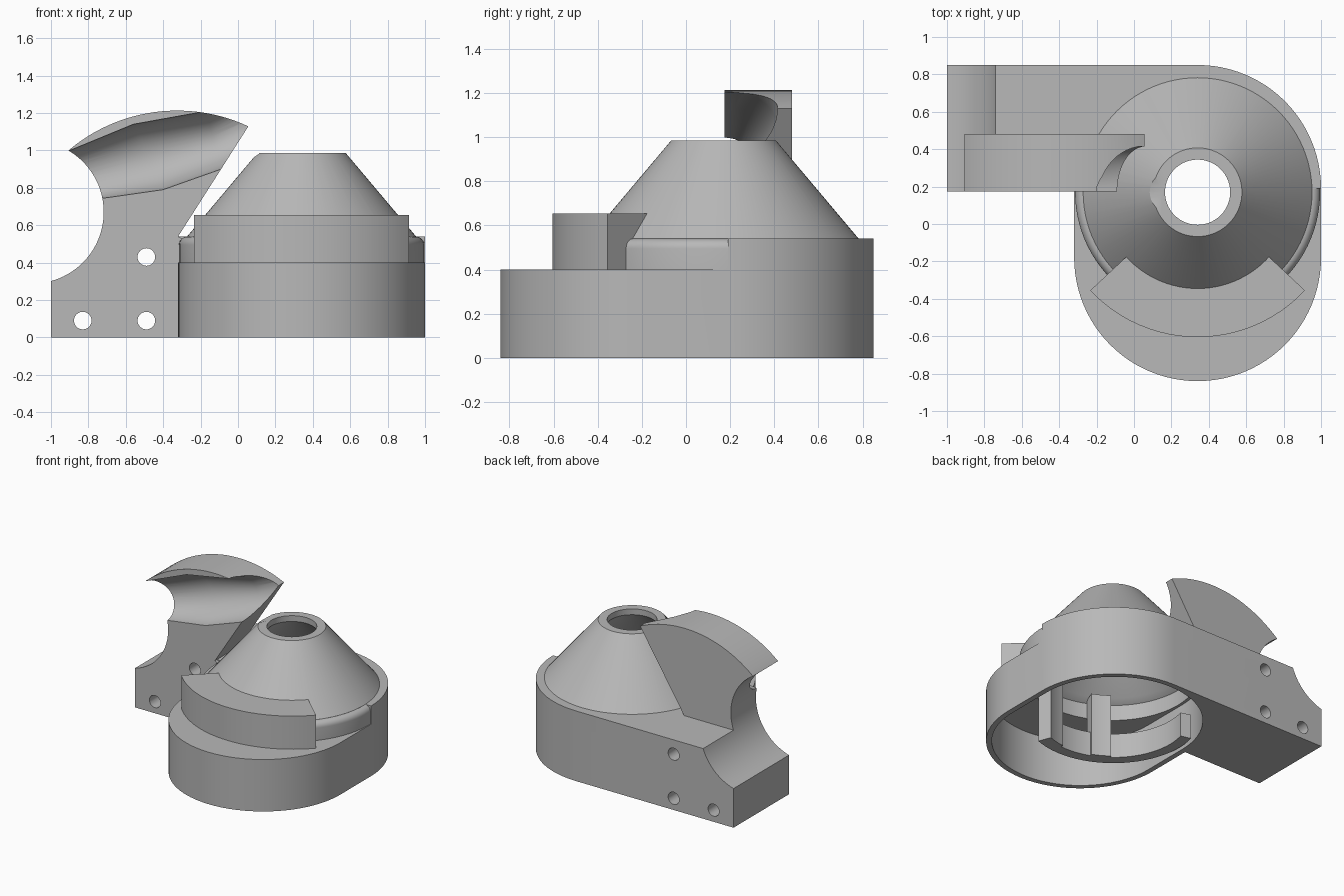
import bpy, bmesh, math
from mathutils import Vector

cube = bpy.data.objects.get("Cube")
if cube:
    bpy.data.objects.remove(cube, do_unlink=True)

grey = bpy.data.materials.new("plain_grey")
grey.use_nodes = True
colour = (0.48, 0.48, 0.48, 1)
grey.diffuse_color = colour
grey.node_tree.nodes["Principled BSDF"].inputs["Base Color"].default_value = colour

CX, CY, FRONT = 0.34, 0.18, -0.18     # hub centre and front bowl centre
R = 0.66                              # housing radius


def loft(name, rings):
    """Closed solid through matching rings of points, capped at both ends."""
    bm = bmesh.new()
    loops = [[bm.verts.new(p) for p in ring] for ring in rings]
    n = len(loops[0])
    for a, b in zip(loops, loops[1:]):
        for i in range(n):
            j = (i + 1) % n
            bm.faces.new((a[i], a[j], b[j], b[i]))
    bm.faces.new(loops[0][::-1])
    bm.faces.new(loops[-1])
    bmesh.ops.recalc_face_normals(bm, faces=bm.faces)
    mesh = bpy.data.meshes.new(name)
    bm.to_mesh(mesh)
    bm.free()
    mesh.materials.append(grey)
    ob = bpy.data.objects.new(name, mesh)
    bpy.context.collection.objects.link(ob)
    return ob


def arc(x, y, r, start, end, steps=24):
    angles = [math.radians(start + (end - start) * i / steps) for i in range(steps + 1)]
    return [(x + r * math.cos(a), y + r * math.sin(a)) for a in angles]


def upright(name, outline, low, high):
    return loft(name, [[(x, y, z) for x, y in outline] for z in (low, high)])


def crosswise(name, outline, near, far):
    return loft(name, [[(x, y, z) for x, z in outline] for y in (near, far)])


def turned(name, profile, steps=96):
    return loft(name, [[(x, y, z) for x, y in arc(CX, CY - 0.01, r, 0, 360, steps)[:-1]]
                       for r, z in profile])


def stadium(r):
    return arc(CX, 0.19, r, 0, 180, 48) + arc(CX, FRONT, r, 180, 360, 48)


def sector(inner, outer, start, end):
    return arc(CX, CY, outer, start, end) + arc(CX, CY, inner, end, start)


def combine(target, other, operation):
    mod = target.modifiers.new(operation.lower(), 'BOOLEAN')
    mod.operation, mod.object, mod.solver = operation, other, 'EXACT'
    bpy.ops.object.select_all(action='DESELECT')
    bpy.context.view_layer.objects.active = target
    target.select_set(True)
    bpy.ops.object.modifier_apply(modifier=mod.name)
    bpy.data.objects.remove(other, do_unlink=True)


def smooth(ob):
    bpy.ops.object.select_all(action='DESELECT')
    bpy.context.view_layer.objects.active = ob
    ob.select_set(True)
    bpy.ops.object.shade_smooth_by_angle(angle=math.radians(30))


# Housing: oval bowl, rear block, rounded collar, cone and front lip
housing = upright("housing", stadium(R), 0, 0.40)
block = [(-1, 0.2), (CX, 0.2)] + arc(CX, 0.19, R, 0, 90) + [(-1, 0.85)]
combine(housing, upright("rear_block", block, 0, 0.54), 'UNION')

fillet = [(r, z) for r, z in arc(0.61, 0.495, 0.045, 0, 90, 8)]
combine(housing, turned("collar", [(0.655, 0.2)] + fillet), 'UNION')
combine(housing, turned("cone", [(0.615, 0.45), (0.612, 0.54), (0.237, 0.985)]), 'UNION')
combine(housing, upright("front_lip", sector(0.46, 0.785, -137, -43), 0.39, 0.655), 'UNION')

# Tall bracket plate with an arched top and a slanted edge
plate = [(-1, 0), (-1, 0.9)] + arc(-0.325, 0.313, 0.9, 130, 65) + [(-0.32, 0.54), (-0.25, 0.5), (-0.25, 0)]
combine(housing, crosswise("bracket_plate", plate, 0.175, 0.48), 'UNION')

# Hollow inside: oval below, tapering to the round opening on top
combine(housing, upright("bowl_cutter", stadium(0.62), -0.1, 0.36), 'DIFFERENCE')
combine(housing, turned("cone_cutter", [(0.6, 0.3), (0.6, 0.48), (0.55, 0.51),
                                        (0.175, 0.94), (0.17, 1.2)]), 'DIFFERENCE')

# Concave end of the bracket and its three screw holes
combine(housing, crosswise("end_cutter", arc(-1.1, 0.67, 0.382, 0, 360, 96)[:-1], 0, 1), 'DIFFERENCE')
for x, z in ((-0.83, 0.09), (-0.49, 0.09), (-0.49, 0.43)):
    hole = arc(x, z, 0.047, 0, 360, 32)[:-1]
    combine(housing, crosswise("hole_cutter", hole, 0, 1), 'DIFFERENCE')

# Flared duct groove: (bottom x, z), (top x, z), depth
sections = [((-0.87, 0.73), (-1.05, 0.92), 0.09), ((-0.75, 0.74), (-0.9, 1.0), 0.13),
            ((-0.4, 0.79), (-0.56, 1.14), 0.2), ((-0.09, 0.9), (-0.17, 1.21), 0.24),
            ((0.05, 0.95), (0.0, 1.3), 0.245), ((0.3, 1.04), (0.2, 1.5), 0.25)]


def groove_ring(bottom, top, depth, steps=48):
    b, t = Vector((bottom[0], 0.17, bottom[1])), Vector((top[0], 0.17, top[1]))
    mid, half = (b + t) / 2, (t - b) / 2
    return [mid + half * s + Vector((0, depth * c, 0)) for c, s in arc(0, 0, 1, 0, 360, steps)[:-1]]


combine(housing, loft("groove_cutter", [groove_ring(*s) for s in sections]), 'DIFFERENCE')
smooth(housing)

# Curved partition and two posts inside the bowl
smooth(upright("inner_partition", sector(0.52, 0.6, 165, 280), 0.01, 0.2))
for i, angle in enumerate((240, 283)):
    smooth(upright(f"inner_post_{i + 1}", sector(0.5, 0.6, angle - 8, angle + 8), 0.01, 0.5))
